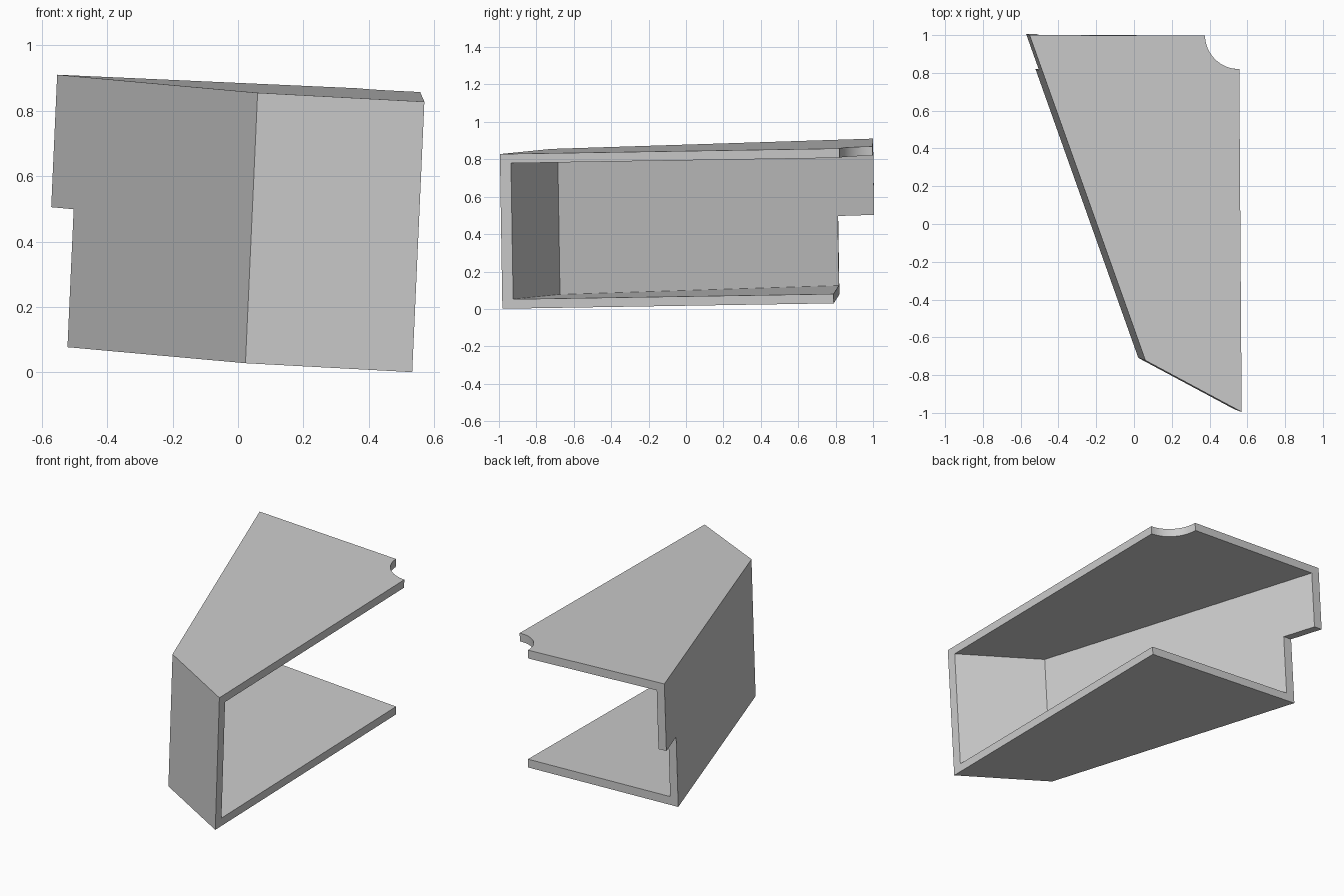
import bpy, bmesh, math
from mathutils import Vector

if "Cube" in bpy.data.objects:
    bpy.data.objects.remove(bpy.data.objects["Cube"])

UP = Vector((0.045, -0.016, 1.0))   # the tray leans slightly
H = 0.827                           # height along the lean
T = 0.05                            # sheet thickness


def place(x, y, depth):
    """Point on the sloping top plane, lowered by depth along the lean."""
    z = 0.828 + 0.016 * (y + 0.995) - 0.045 * (x - 0.57)
    return Vector((x, y, z)) - UP * depth


def prism(name, plan, d0, d1):
    """Prism over a plan outline between two depths."""
    bm = bmesh.new()
    top = [bm.verts.new(place(x, y, d0)) for x, y in plan]
    low = [bm.verts.new(place(x, y, d1)) for x, y in plan]
    n = len(plan)
    bm.faces.new(top)
    bm.faces.new(low[::-1])
    for i in range(n):
        j = (i + 1) % n
        bm.faces.new((top[i], low[i], low[j], top[j]))
    bmesh.ops.recalc_face_normals(bm, faces=bm.faces)
    mesh = bpy.data.meshes.new(name)
    bm.to_mesh(mesh)
    bm.free()
    ob = bpy.data.objects.new(name, mesh)
    bpy.context.collection.objects.link(ob)
    return ob


def cut(target, cutter):
    """Subtract the cutter from the target."""
    mod = target.modifiers.new(cutter.name, 'BOOLEAN')
    mod.operation = 'DIFFERENCE'
    mod.solver = 'EXACT'
    mod.object = cutter
    bpy.context.view_layer.objects.active = target
    bpy.ops.object.modifier_apply(modifier=mod.name)
    bpy.data.objects.remove(cutter)


# outer block: back left, front bend, front right, back right
body = prism("folded_bracket",
             [(-0.553, 1.0), (0.06, -0.722), (0.57, -0.995), (0.556, 0.997)],
             0.0, H)

# hollow, open to the right and to the back
bx, by = 0.101, -0.686
hollow = [(bx - 0.356 * 2.0, by + 2.0), (bx, by),
          (bx + 0.8, by - 0.8 * 0.535), (bx + 0.8, by + 2.0)]
cut(body, prism("hollow_cutter", hollow, T, H - T))

# lower back step: shortens the bottom plate and the lower wall
step = [(-1.0, 0.822), (1.0, 0.764), (1.0, 1.4), (-1.0, 1.4)]
cut(body, prism("step_cutter", step, 0.405, H + 0.2))

# rounded bite out of the top plate corner
circle = [(0.556 + 0.18 * math.cos(2 * math.pi * i / 64),
           1.0 + 0.18 * math.sin(2 * math.pi * i / 64)) for i in range(64)]
cut(body, prism("corner_cutter", circle, -0.1, 0.2))

# smooth only the curved bite
bpy.ops.object.select_all(action='DESELECT')
body.select_set(True)
bpy.context.view_layer.objects.active = body
bpy.ops.object.shade_smooth_by_angle(angle=math.radians(20))
